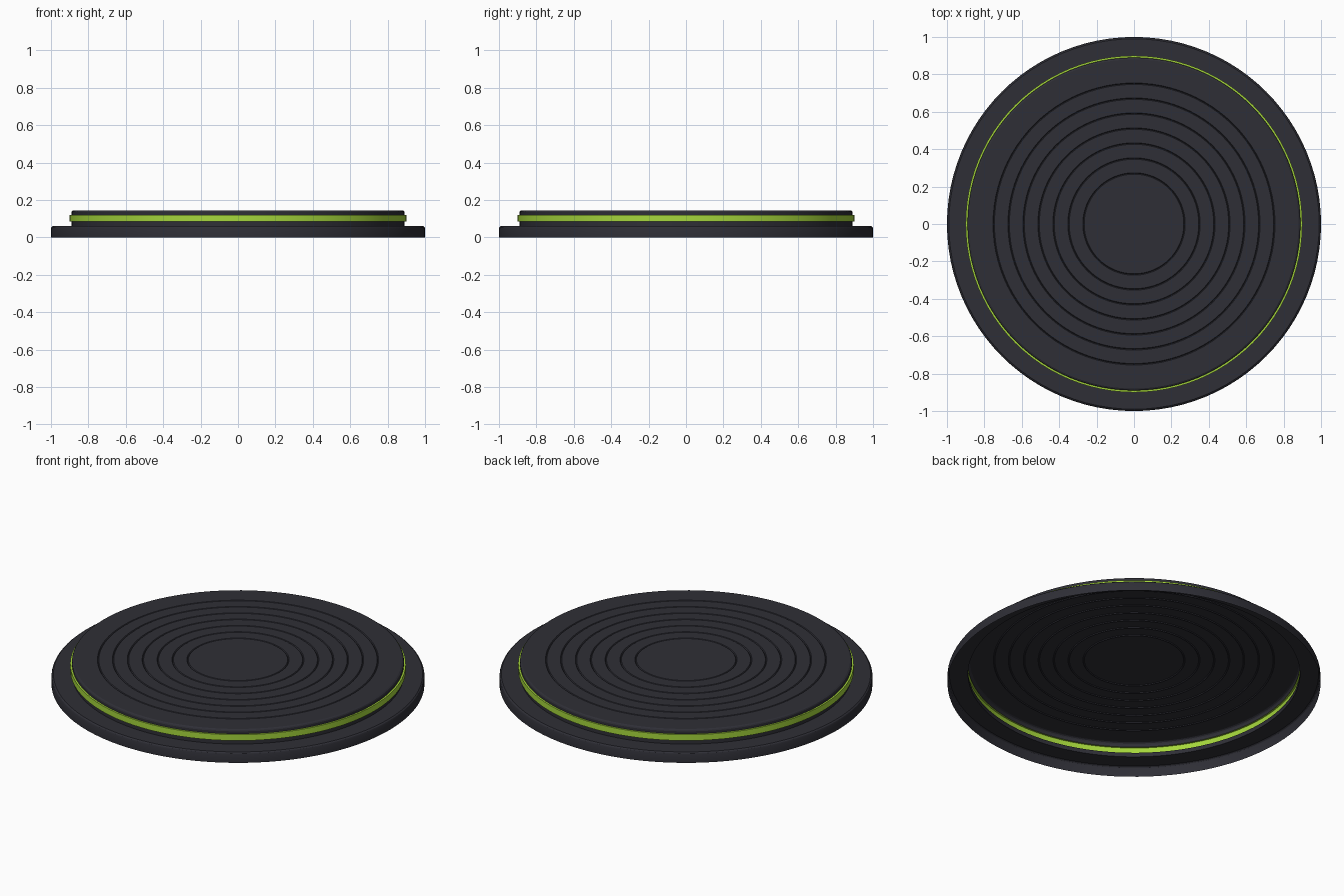
import bpy
import bmesh
import math

if "Cube" in bpy.data.objects:
    bpy.data.objects.remove(bpy.data.objects["Cube"])

SEGMENTS = 96


def material(name, color):
    mat = bpy.data.materials.new(name)
    mat.diffuse_color = (*color, 1.0)
    mat.use_nodes = True
    mat.node_tree.nodes["Principled BSDF"].inputs["Base Color"].default_value = mat.diffuse_color
    return mat


def lathe(name, profile, mat):
    """Turn an open (radius, height) profile, listed from outside in, around z."""
    bm = bmesh.new()
    verts = [bm.verts.new((r, 0, z)) for r, z in profile]
    edges = [bm.edges.new(pair) for pair in zip(verts, verts[1:])]
    bmesh.ops.spin(bm, geom=verts + edges, cent=(0, 0, 0), axis=(0, 0, 1),
                   angle=math.tau, steps=SEGMENTS, use_duplicate=False)
    bmesh.ops.remove_doubles(bm, verts=bm.verts, dist=1e-5)
    bm.normal_update()
    # Walls face outward and flats on top face upward
    flip = []
    for f in bm.faces:
        c = f.calc_center_median()
        if abs(f.normal.z) > 0.5:
            inward = f.normal.z < 0
        else:
            inward = f.normal.x * c.x + f.normal.y * c.y < 0
        if inward:
            flip.append(f)
    # The whole turned strip has one consistent winding
    if len(flip) > len(bm.faces) / 2:
        bmesh.ops.reverse_faces(bm, faces=bm.faces[:])
    mesh = bpy.data.meshes.new(name)
    bm.to_mesh(mesh)
    bm.free()
    obj = bpy.data.objects.new(name, mesh)
    bpy.context.collection.objects.link(obj)
    mesh.materials.append(mat)
    bpy.ops.object.select_all(action='DESELECT')
    obj.select_set(True)
    bpy.context.view_layer.objects.active = obj
    bpy.ops.object.shade_smooth_by_angle(angle=math.radians(25))
    return obj


charcoal = material("charcoal", (0.028, 0.028, 0.037))
lime = material("lime green", (0.38, 0.68, 0.045))

# Wide base flange with a softened rim, open underneath, and the short neck above
lathe("base_flange", [(1.0, 0.0), (1.0, 0.048), (0.997, 0.055), (0.99, 0.06),
                      (0.89, 0.06), (0.89, 0.085)], charcoal)

# Glowing band standing slightly proud of the platform wall
lathe("light_band", [(0.89, 0.085), (0.9, 0.085), (0.9, 0.12), (0.89, 0.12)], lime)

# Platform top with evenly spaced concentric grooves
top = 0.145
profile = [(0.89, 0.12), (0.89, 0.135), (0.887, 0.141), (0.88, top)]
for i in range(7):
    r = 0.75 - 0.08 * i
    profile += [(r + 0.004, top), (r, top - 0.005), (r - 0.004, top)]
profile.append((0.0, top))
lathe("platform_top", profile, charcoal)
